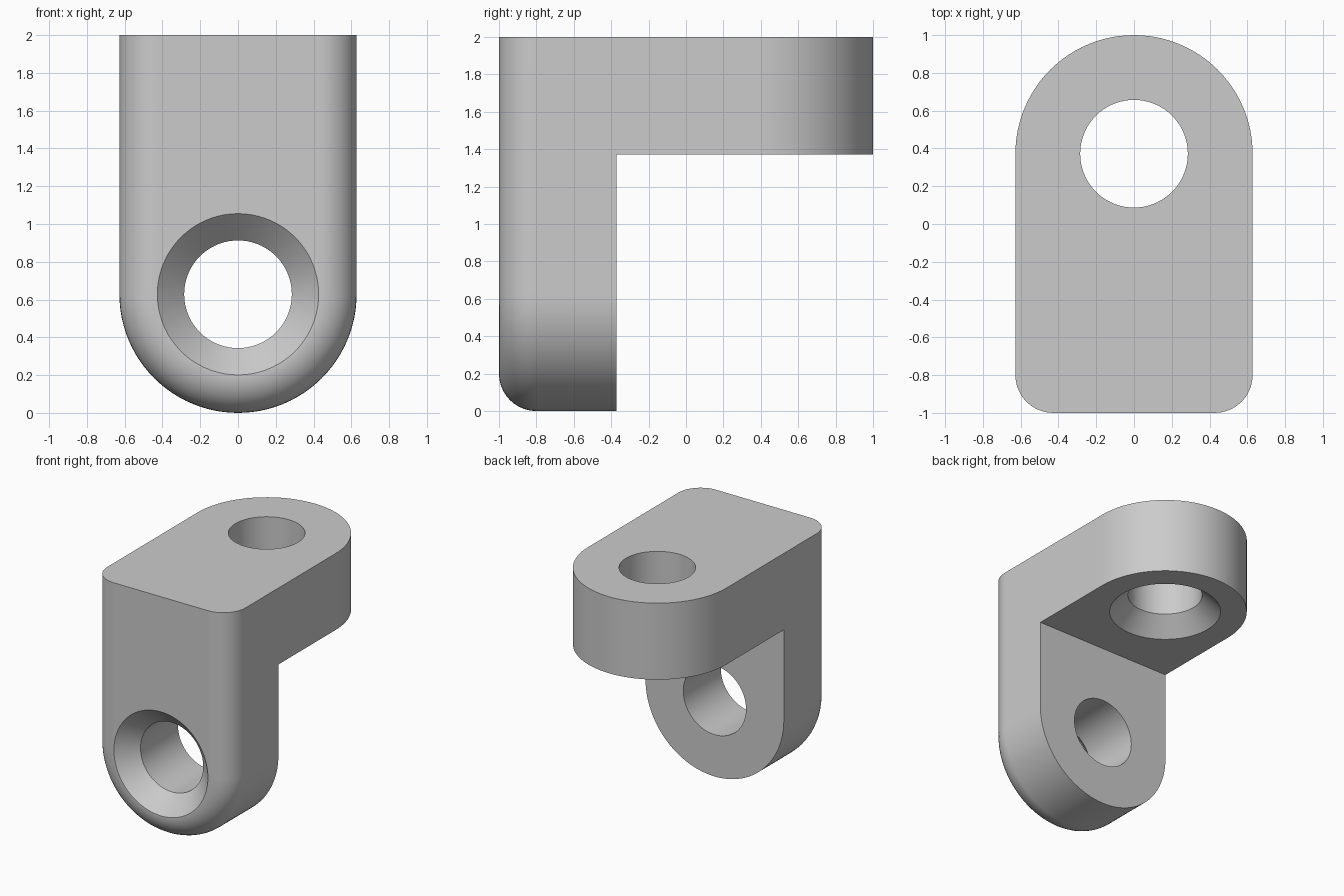
import bpy, bmesh
from math import pi, sin, cos

cube = bpy.data.objects.get("Cube")
if cube:
    bpy.data.objects.remove(cube)

W = 0.628            # half width, plate thickness and end radius
FILLET = 0.2         # rounding of the front edge
HOLE, SINK = 0.285, 0.427
SHELF, TOP = 2 - W, 2.0
BACK = W - 1         # rear of the upright plate
ARC, ROUND = 48, 10

grey = bpy.data.materials.new("bracket grey")
grey.use_nodes = True
colour = (0.6, 0.6, 0.6, 1)
grey.diffuse_color = colour
grey.node_tree.nodes["Principled BSDF"].inputs["Base Color"].default_value = colour


def make_object(name, bm):
    bmesh.ops.remove_doubles(bm, verts=bm.verts, dist=1e-5)
    bmesh.ops.recalc_face_normals(bm, faces=bm.faces)
    mesh = bpy.data.meshes.new(name)
    bm.to_mesh(mesh)
    bm.free()
    mesh.materials.append(grey)
    obj = bpy.data.objects.new(name, mesh)
    bpy.context.collection.objects.link(obj)
    return obj


def bridge(bm, a, b):
    for i in range(len(a) - 1):
        bm.faces.new((a[i], a[i + 1], b[i + 1], b[i]))


def half_circle(r):
    return [(r * cos(pi * i / ARC), r * sin(pi * i / ARC)) for i in range(ARC + 1)]


bm = bmesh.new()


# Upright plate: U-shaped rings swept through the front rounding to the back
def upright_ring(y, r):
    outline = [(r, TOP), (r, SHELF)]
    outline += [(x, W - d) for x, d in half_circle(r)]
    outline += [(-r, SHELF), (-r, TOP)]
    return [bm.verts.new((x, y, z)) for x, z in outline]


rings = []
for i in range(ROUND + 1):
    a = pi / 2 * i / ROUND
    rings.append(upright_ring(-1 + FILLET * (1 - cos(a)),
                              W - FILLET * (1 - sin(a))))
rings.append(upright_ring(BACK, W))
for a, b in zip(rings, rings[1:]):
    bridge(bm, a, b)
bm.faces.new(rings[0])
bm.faces.new(rings[-1][1:-1])
bm.faces.new([r[0] for r in rings] + [r[-1] for r in reversed(rings)])

# Horizontal arm with a round end, open where it meets the upright
plan = [(W, BACK)] + [(x, -BACK + d) for x, d in half_circle(W)] + [(-W, BACK)]
low, high = [[bm.verts.new((x, y, z)) for x, y in plan] for z in (SHELF, TOP)]
bridge(bm, low, high)
bm.faces.new(low)
bm.faces.new(high)
bmesh.ops.remove_doubles(bm, verts=bm.verts, dist=1e-5)
bmesh.ops.dissolve_limit(bm, angle_limit=0.001, verts=bm.verts, edges=bm.edges)
bracket = make_object("angle_bracket", bm)


# Countersunk holes
def drill(location, tilt):
    cut = bmesh.new()
    depth = SINK - HOLE
    profile = [(0, -0.05), (SINK + 0.05, -0.05), (HOLE, depth), (HOLE, 0.8), (0, 0.8)]
    verts = [cut.verts.new((r, 0, z)) for r, z in profile]
    edges = [cut.edges.new(pair) for pair in zip(verts, verts[1:])]
    bmesh.ops.spin(cut, geom=verts + edges, cent=(0, 0, 0), axis=(0, 0, 1),
                   angle=2 * pi, steps=72)
    cutter = make_object("hole_cutter", cut)
    cutter.location = location
    cutter.rotation_euler.x = tilt
    cutter.hide_render = True
    mod = bracket.modifiers.new("hole", 'BOOLEAN')
    mod.operation = 'DIFFERENCE'
    mod.solver = 'EXACT'
    mod.object = cutter
    bpy.context.view_layer.update()
    bpy.ops.object.modifier_apply(modifier=mod.name)
    bpy.data.objects.remove(cutter)


bpy.ops.object.select_all(action='DESELECT')
bpy.context.view_layer.objects.active = bracket
bracket.select_set(True)
drill((0, -1, W), -pi / 2)
drill((0, -BACK, SHELF), 0)

# Smooth curves, crisp edges
bpy.ops.object.shade_smooth_by_angle(angle=pi / 6)
weighted = bracket.modifiers.new("flat_faces", 'WEIGHTED_NORMAL')
weighted.keep_sharp = True
